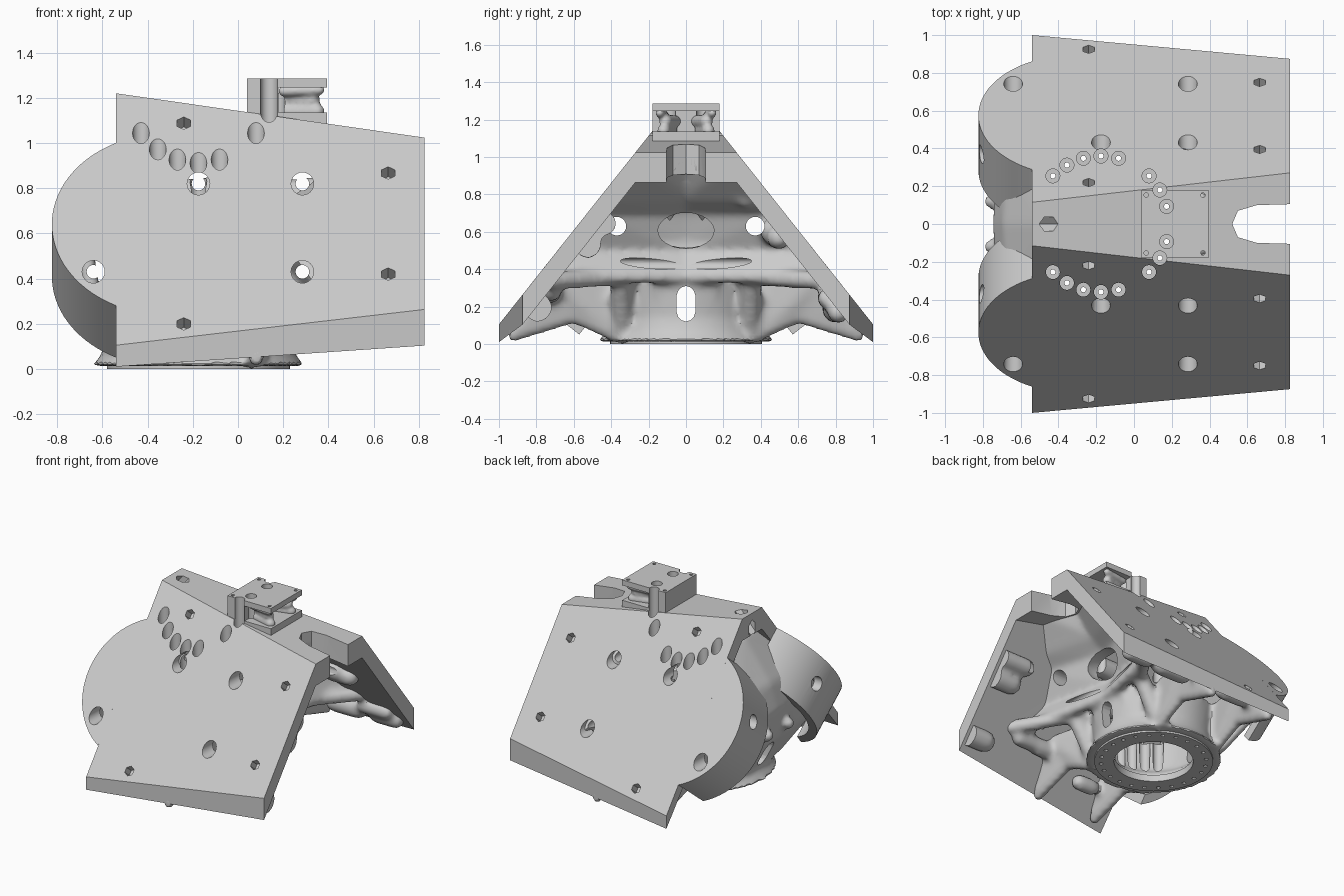
import bpy, bmesh, math, random
from mathutils import Vector, Matrix

cube = bpy.data.objects.get("Cube")
if cube:
    bpy.data.objects.remove(cube)
random.seed(4)

grey = bpy.data.materials.new("light grey")
grey.use_nodes = True
grey.diffuse_color = (0.6, 0.6, 0.6, 1)
grey.node_tree.nodes["Principled BSDF"].inputs["Base Color"].default_value = (0.6, 0.6, 0.6, 1)

NORMAL = Vector((0, 0.783, 0.622))   # outward direction of the +y slope
AXIS = Vector((-0.175, 0, 0))        # centre of the bolt circle

# Unit ball directions used to round the organic hulls
ball = bmesh.new()
bmesh.ops.create_icosphere(ball, subdivisions=2, radius=1)
BALL = [v.co.copy() for v in ball.verts]
ball.free()


def make(name, bm):
    bmesh.ops.recalc_face_normals(bm, faces=bm.faces[:])
    mesh = bpy.data.meshes.new(name)
    bm.to_mesh(mesh)
    bm.free()
    mesh.materials.append(grey)
    ob = bpy.data.objects.new(name, mesh)
    bpy.context.collection.objects.link(ob)
    return ob


def activate(ob):
    bpy.ops.object.select_all(action='DESELECT')
    ob.select_set(True)
    bpy.context.view_layer.objects.active = ob


def modify(ob, kind, **settings):
    activate(ob)
    mod = ob.modifiers.new(kind, kind)
    for key, value in settings.items():
        setattr(mod, key, value)
    bpy.ops.object.modifier_apply(modifier=mod.name)


def hull(bm, points, r=0):
    """Convex skin round points, or round balls at the points."""
    offsets = [d * r for d in BALL] if r else [Vector()]
    verts = [bm.verts.new(Vector(p) + d) for p in points for d in offsets]
    bmesh.ops.convex_hull(bm, input=verts)
    loose = [v for v in verts if v.is_valid and not v.link_faces]
    bmesh.ops.delete(bm, geom=loose, context='VERTS')


def box(bm, x, y, z):
    hull(bm, [(a, b, c) for a in x for b in y for c in z])


def rod(bm, start, end, r, sides=24):
    start, end = Vector(start), Vector(end)
    d = end - start
    m = Matrix.Translation((start + end) / 2) @ d.to_track_quat('Z', 'Y').to_matrix().to_4x4()
    bmesh.ops.create_cone(bm, cap_ends=True, segments=sides, radius1=r, radius2=r,
                          depth=d.length, matrix=m)


def lathe(bm, profile):
    verts = [bm.verts.new((AXIS.x + r, 0, z)) for r, z in profile]
    edges = [bm.edges.new((verts[i - 1], verts[i])) for i in range(len(verts))]
    bmesh.ops.spin(bm, geom=verts + edges, cent=AXIS, axis=(0, 0, 1),
                   angle=math.tau, steps=72)
    bmesh.ops.remove_doubles(bm, verts=bm.verts[:], dist=1e-4)


def drill(targets, build, operation='DIFFERENCE'):
    bm = bmesh.new()
    build(bm)
    cutter = make("cutter", bm)
    for ob in targets:
        modify(ob, 'BOOLEAN', object=cutter, operation=operation, solver='EXACT')
    bpy.data.objects.remove(cutter)


def slope_z(y):
    return 1.365 - 1.26 * abs(y)


def roof_section(x, drop, thick):
    """Tent cross-section, upper line then lower line."""
    inner, outer = 0.115 + 0.114 * (x + 0.54), 1 - 0.092 * (x + 0.54)
    top = [(x, y, slope_z(y) - drop) for y in (-outer, -inner, inner, outer)]
    low = [(x, y, max(z - thick, 0.01)) for _, y, z in reversed(top)]
    return top + low


# Sloped plates with the flat ridge
bm = bmesh.new()
ends = [[bm.verts.new(p) for p in roof_section(x, 0, 0.16)] for x in (-0.54, 0.825)]
for i in range(8):
    bm.faces.new((ends[0][i - 1], ends[0][i], ends[1][i], ends[1][i - 1]))
for loop in ends:
    bm.faces.new(loop)
roof = make("sloped_plates", bm)

# Round lobes at the rear, hollow behind their face
lobes = []
for side, name in ((1, "left_lobe"), (-1, "right_lobe")):
    n = Vector((0, NORMAL.y * side, NORMAL.z))
    c = Vector((-0.31, 0.575 * side, slope_z(0.575)))
    bm = bmesh.new()
    rod(bm, c, c - n * 0.37, 0.514, 96)
    lobe = make(name, bm)
    drill([lobe], lambda b: rod(b, c - n * 0.1, c - n * 0.6, 0.45, 96))
    drill([lobe], lambda b: box(b, (-1, -0.54), (0, 1.2 * side), (0.01, 1.4)), 'INTERSECT')
    lobes.append(lobe)

# Organic web: skirt, front and rear walls, side sheets and ribs
bm = bmesh.new()
lathe(bm, [(0.29, 0.02), (0.475, 0.01), (0.43, 0.06), (0.41, 0.14), (0.43, 0.36),
           (0.36, 0.37), (0.34, 0.12), (0.29, 0.08)])


def wall(rows, flare, r):
    for (x0, z0, w0), (x1, z1, w1) in zip(rows, rows[1:]):
        for s in (1, -1):
            hull(bm, [(x0, 0, z0), (x1, 0, z1), (x0 + flare, s * w0, z0),
                      (x1 + flare, s * w1, z1)], r)


wall([(0.5, 0.98, 0.25), (0.36, 0.8, 0.45), (0.24, 0.72, 0.5), (0.16, 0.5, 0.66),
      (0.24, 0.36, 0.72)], 0.14, 0.04)
wall([(-0.45, 1.0, 0.2), (-0.66, 0.72, 0.3), (-0.71, 0.55, 0.48), (-0.68, 0.35, 0.5),
      (-0.56, 0.12, 0.3)], 0.03, 0.04)
for s in (1, -1):
    for x in (0.08, -0.42):
        hull(bm, [(x, s * 0.38, 0.34), (x, s * 0.4, 0.06), (x, s * 0.6, 0.15),
                  (x + 0.05, s * 0.72, 0.36)], 0.04)
        hull(bm, [(x, s * 0.6, 0.15), (x, s * 0.92, 0.05), (x + 0.05, s * 0.72, 0.36)], 0.04)
    # legs and arms
    hull(bm, [(0.22, s * 0.35, 0.34), (0.06, s * 0.34, 0.06)], 0.06)
    hull(bm, [(0.2, s * 0.3, 0.36), (0.5, s * 0.72, 0.34)], 0.05)
    hull(bm, [(0.2, s * 0.15, 0.4), (0.15, s * 0.12, 0.1)], 0.05)
    hull(bm, [(-0.62, s * 0.15, 0.35), (-0.76, s * 0.12, 0.42)], 0.04)
    # swellings under the plates
    for i in range(16):
        y = random.uniform(0.3, 0.85)
        p = Vector((random.uniform(-0.4, 0.72), s * y, slope_z(y) - 0.17))
        q = p + Vector((random.uniform(0.1, 0.2), 0, 0))
        hull(bm, [p, q], random.uniform(0.05, 0.08))
web = make("organic_web", bm)
modify(web, 'REMESH', mode='VOXEL', voxel_size=0.02)
modify(web, 'SMOOTH', factor=0.5, iterations=7)
drill([web], lambda b: hull(b, [p for x in (-0.9, 0.8) for p in roof_section(x, 0.07, 3)]),
      'INTERSECT')

# Raised mounting block on the ridge
bm = bmesh.new()
box(bm, (0.04, 0.395), (-0.18, 0.18), (1.08, 1.285))
block = make("mounting_block", bm)
drill([block], lambda b: box(b, (0.18, 0.5), (-0.3, 0.3), (1.135, 1.245)))
bm = bmesh.new()
for s in (1, -1):
    hull(bm, [(0.17, s * 0.06, 1.19), (0.33, s * 0.11, 1.19)], 0.035)
    hull(bm, [(0.2, s * 0.12, 1.23), (0.36, s * 0.14, 1.235)], 0.025)
    hull(bm, [(0.2, s * 0.08, 1.14), (0.35, s * 0.12, 1.14)], 0.035)
pillars = make("block_pillars", bm)
modify(pillars, 'REMESH', mode='VOXEL', voxel_size=0.01)
modify(pillars, 'SMOOTH', factor=0.5, iterations=5)

# Bolted base ring
bm = bmesh.new()
lathe(bm, [(0.27, 0), (0.405, 0), (0.405, 0.05), (0.27, 0.05)])
ring = make("base_ring", bm)


def bolt(degrees, z):
    a = math.radians(degrees)
    return AXIS + Vector((0.36 * math.cos(a), 0.36 * math.sin(a), z))


def base_holes(bm):
    for a in range(0, 360, 15):
        rod(bm, bolt(a, -0.1), bolt(a, 0.12), 0.014, 10)


def access_holes(bm):
    for a in (15, 30, 45, 75, 90, 105, 120, 135):
        for s in (1, -1):
            rod(bm, bolt(a * s, 0.06), bolt(a * s, 1.5), 0.037)


def cross_holes(r):
    def build(bm):
        for x, z in ((-0.64, 0.43), (-0.175, 0.82), (0.285, 0.82), (0.285, 0.43)):
            rod(bm, (x, -1.2, z), (x, 1.2, z), r)
    return build


def hex_holes(bm):
    for x, y in ((-0.24, 0.22), (-0.24, 0.925), (0.665, 0.395), (0.665, 0.75)):
        for s in (1, -1):
            p, n = Vector((x, y * s, slope_z(y))), Vector((0, NORMAL.y * s, NORMAL.z))
            rod(bm, p + n * 0.06, p - n * 0.07, 0.035, 6)


def ridge_cuts(bm):
    outline = [(0.52, 0), (0.55, 0.07), (0.65, 0.1), (1, 0.11)]
    hull(bm, [(x, s * y, z) for x, y in outline for s in (1, -1) for z in (0.7, 1.08)])
    rod(bm, (-0.38, 0, 1.29), (-0.64, 0, 0.99), 0.042, 6)


def wall_openings(bm):
    for s in (1, -1):
        rod(bm, (-1, s * 0.37, 0.63), (0.6, s * 0.37, 0.63), 0.05)
    hull(bm, [(x, 0, z) for x in (-0.95, 0.6) for z in (0.17, 0.26)], 0.05)


def mouth(bm):
    m = Matrix.Translation((0.2, 0, 0.61)) @ Matrix.Diagonal((0.25, 0.16, 0.1, 1))
    bmesh.ops.create_icosphere(bm, subdivisions=3, radius=1, matrix=m)


def block_holes(bm):
    for x in (0.065, 0.365):
        for s in (1, -1):
            rod(bm, (x, s * 0.153, 1.22), (x, s * 0.153, 1.4), 0.012, 10)


drill([ring, web], base_holes)
drill([web, roof, block, pillars], access_holes)
drill([roof] + lobes, cross_holes(0.05))
drill([web], cross_holes(0.03))
drill([roof], hex_holes)
drill([roof, web], ridge_cuts)
drill([web] + lobes, wall_openings)
drill([web], mouth)
drill([block], block_holes)

for ob in [roof, web, block, pillars, ring] + lobes:
    activate(ob)
    bpy.ops.object.shade_smooth_by_angle(angle=math.radians(35))
